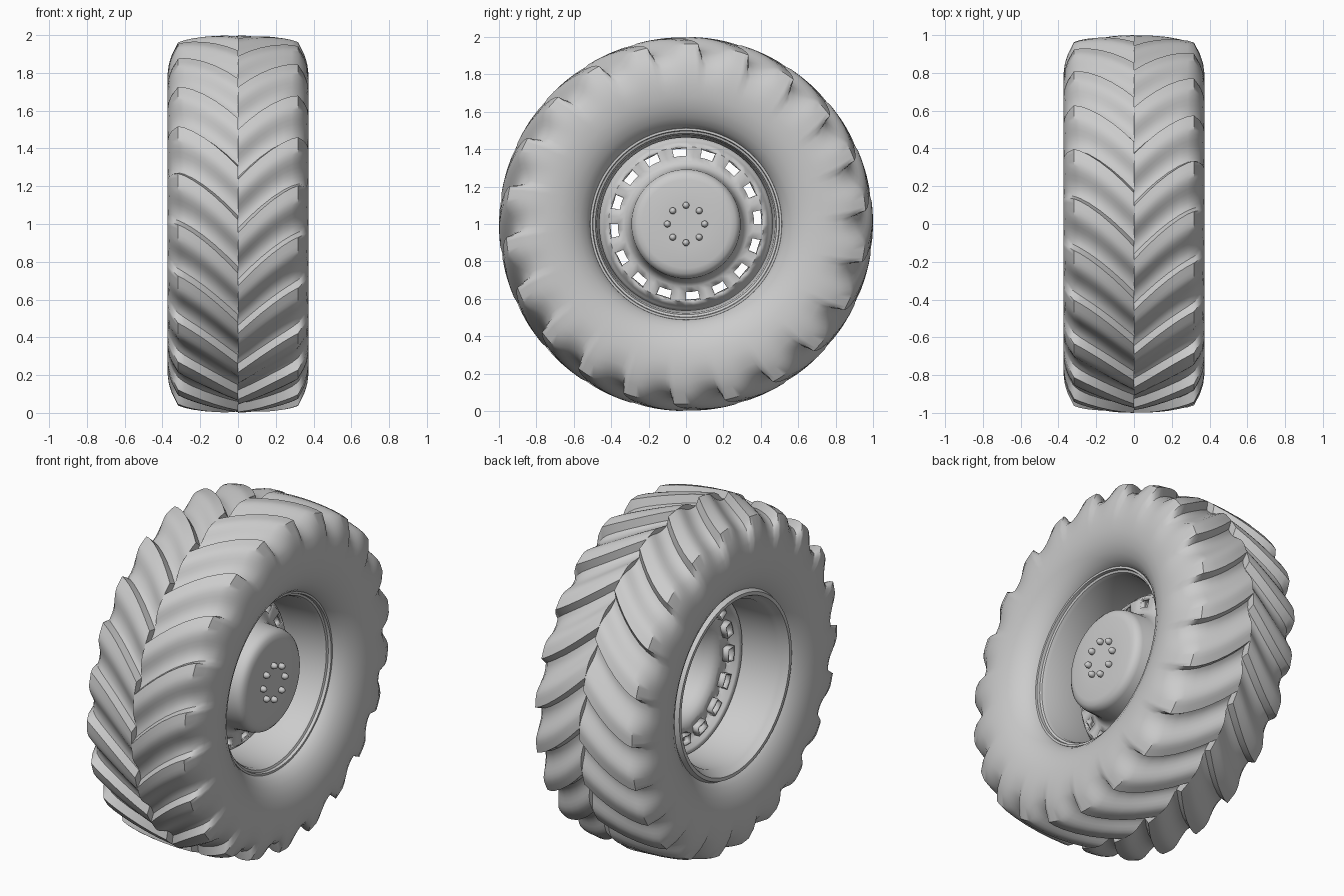
import bpy, bmesh, math

cube = bpy.data.objects.get("Cube")
if cube:
    bpy.data.objects.remove(cube)

GREY = 0.6
mat = bpy.data.materials.new("plain grey")
mat.use_nodes = True
mat.diffuse_color = (GREY, GREY, GREY, 1)
mat.node_tree.nodes["Principled BSDF"].inputs["Base Color"].default_value = (GREY, GREY, GREY, 1)


def finish(name, bm, sharp, thickness=0):
    bmesh.ops.recalc_face_normals(bm, faces=bm.faces[:])
    mesh = bpy.data.meshes.new(name)
    bm.to_mesh(mesh)
    bm.free()
    mesh.materials.append(mat)
    obj = bpy.data.objects.new(name, mesh)
    bpy.context.collection.objects.link(obj)
    bpy.ops.object.select_all(action="DESELECT")
    obj.select_set(True)
    bpy.context.view_layer.objects.active = obj
    bpy.ops.object.shade_smooth_by_angle(angle=math.radians(sharp))
    if thickness:
        solid = obj.modifiers.new("thickness", "SOLIDIFY")
        solid.thickness = thickness
        solid.offset = 0


def polar(x, r, a):
    # angle runs from the front, up and over to the back
    return (x, -r * math.cos(a), 1 + r * math.sin(a))


def skin(bm, rows, skip=lambda i, j: False):
    # join closed rings of vertices with quads
    n = len(rows[0])
    for i in range(len(rows) - 1):
        for j in range(n):
            if not skip(i, j):
                k = (j + 1) % n
                bm.faces.new((rows[i][j], rows[i][k], rows[i + 1][k], rows[i + 1][j]))


def revolve(bm, profile, segs, skip=lambda i, j: False, start=0.0):
    rows = [[bm.verts.new(polar(x, r, start + math.tau * j / segs)) for j in range(segs)]
            for x, r in profile]
    skin(bm, rows, skip)
    return rows


# Tyre: each half blends a groove section and a lug section around the wheel
LUGS = 22
LUG_SHAPE = [0, 0, .08, .25, .5, .75, .92, 1, 1, 1, 1, .1]
GROOVE = [(0, .94), (0, .952), (.06, .95), (.12, .946), (.18, .94), (.24, .93), (.285, .915),
          (.315, .895), (.345, .862), (.36, .83), (.371, .78)]
LUG = [(0, .94), (0, 1), (.06, .999), (.12, .996), (.18, .991), (.24, .983), (.285, .974),
       (.318, .963), (.35, .9), (.366, .85), (.374, .79)]
SIDEWALL = [(.374, .74), (.368, .68), (.352, .62), (.325, .57), (.295, .535), (.265, .515),
            (.24, .505)]


def tyre_half(name, side, phase):
    bm = bmesh.new()
    cols = LUGS * len(LUG_SHAPE)
    rows = []
    for (gx, gr), (lx, lr) in zip(GROOVE + SIDEWALL, LUG + SIDEWALL):
        # the lugs sweep back from the centre and straighten at the shoulder
        reach = gx / .38 if gr > .8 else 1
        sweep = math.radians(16) * (1 - (1 - reach) ** 1.5)
        row = []
        for j in range(cols):
            h = LUG_SHAPE[j % len(LUG_SHAPE)]
            a = math.tau * j / cols + sweep + phase
            row.append(bm.verts.new(polar(side * (gx + (lx - gx) * h), gr + (lr - gr) * h, a)))
        rows.append(row)
    skin(bm, rows)
    finish(name, bm, 38)


tyre_half("tyre_left_half", 1, 0)
tyre_half("tyre_right_half", -1, math.radians(4))

# Rim barrel, with a stepped front edge and a rolled back lip
bm = bmesh.new()
revolve(bm, [(.24, .515), (.262, .512), (.262, .5), (.245, .497), (.24, .485), (.22, .476),
             (.04, .462), (-.265, .475), (-.285, .49), (-.31, .5), (-.325, .508), (-.325, .528),
             (-.29, .545)], 96)
finish("rim_barrel", bm, 35)

# Wheel disc with a raised hub and a ring of open slots
SLOTS = 16
SEGS = SLOTS * 4
START = math.radians(-10.75)
bm = bmesh.new()
rows = revolve(bm, [(-.04, .463), (-.03, .445), (0, .43), (.02, .41), (.015, .36), (.02, .33),
                    (.04, .305), (.08, .288), (.18, .282), (.2, .275), (.212, .26), (.218, .235),
                    (.218, .12)], SEGS, lambda i, j: i == 3 and j % 4 < 2, START)
bm.faces.new(rows[-1])
finish("wheel_disc", bm, 35, .02)

# Short collars behind the slots
bm = bmesh.new()
for s in range(SLOTS):
    angles = [START + math.tau * (4 * s + j) / SEGS for j in range(3)]
    outline = [(.41, a) for a in angles] + [(.36, a) for a in reversed(angles)]
    skin(bm, [[bm.verts.new(polar(x, r, a)) for r, a in outline] for x in (.02, -.03)])
finish("slot_collars", bm, 35, .008)

# Hub bolts
bm = bmesh.new()
for k in range(8):
    new = bmesh.ops.create_uvsphere(bm, u_segments=12, v_segments=8, radius=.018)["verts"]
    for v in new:
        v.co.x *= 1.3
    bmesh.ops.translate(bm, verts=new, vec=polar(.236, .1, math.tau * k / 8))
finish("hub_bolts", bm, 40)
